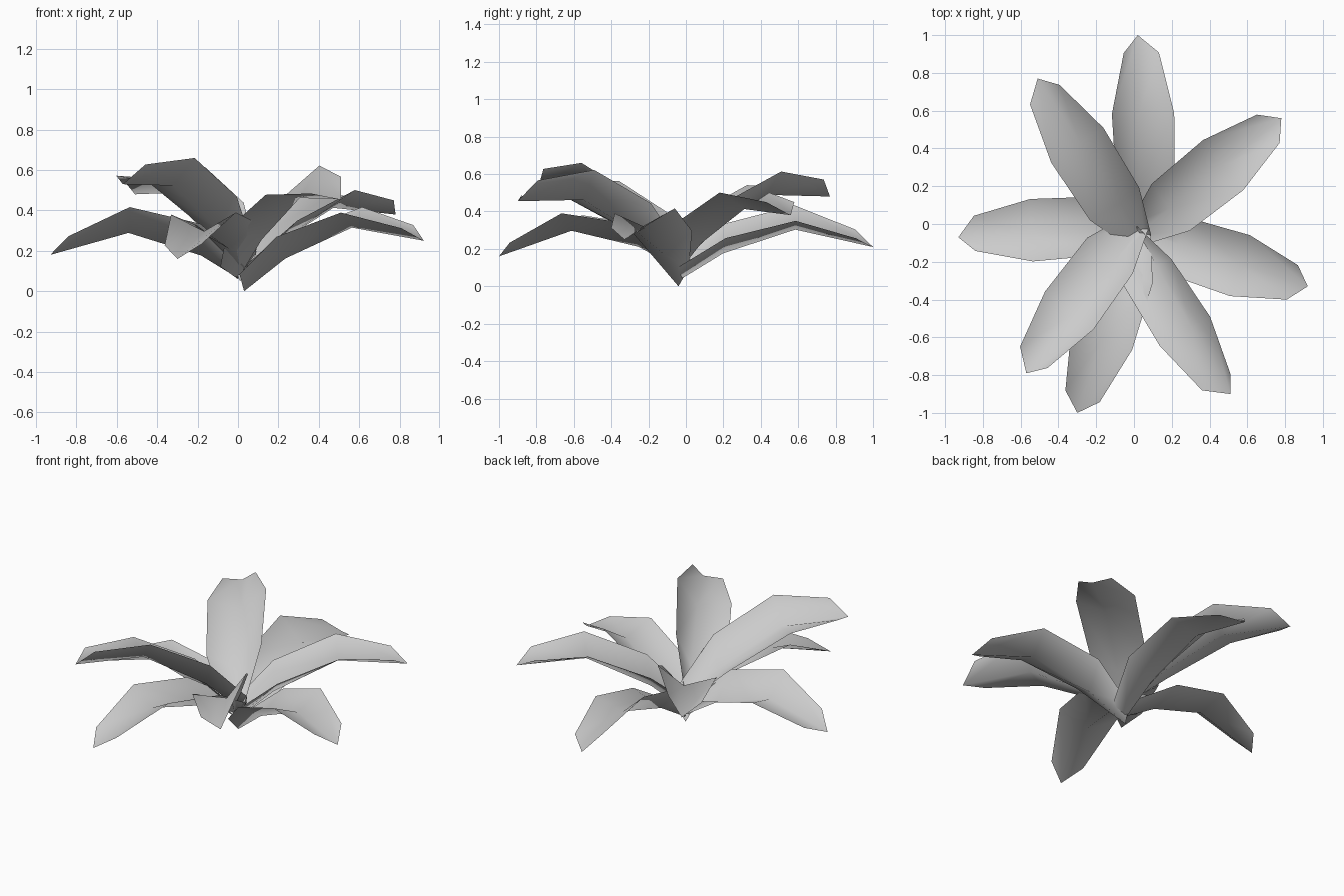
import bpy
from mathutils import Vector

if "Cube" in bpy.data.objects:
    bpy.data.objects.remove(bpy.data.objects["Cube"])

# Leaf rows: midrib fraction, edge fraction, half width, arch height, edge rise
ROWS = [
    (0.00, 0.00, 0.065, 0.000, 0.090),
    (0.23, 0.24, 0.160, 0.105, 0.120),
    (0.60, 0.60, 0.170, 0.165, 0.088),
    (1.00, 0.91, 0.096, 0.000, 0.070),
]

# Leaves: name, base point, tip point, sideways roll (positive lifts the left edge)
LEAVES = [
    ("lower_leaf_north", (0.035, -0.04, 0.03), (0.02, 1.00, 0.21), 0.25),
    ("lower_leaf_east", (0.03, -0.04, 0.00), (0.92, -0.33, 0.25), 0.08),
    ("lower_leaf_south", (0.03, -0.03, 0.09), (-0.30, -1.00, 0.16), 0.03),
    ("lower_leaf_west", (0.04, -0.03, 0.04), (-0.93, -0.07, 0.18), 0.24),
    ("upper_leaf_northeast", (0.01, -0.06, 0.05), (0.78, 0.56, 0.38), 0.00),
    ("upper_leaf_southeast", (0.00, -0.02, 0.06), (0.51, -0.90, 0.455), 0.47),
    ("upper_leaf_southwest", (0.05, 0.00, 0.10), (-0.57, -0.79, 0.53), 0.30),
    ("upper_leaf_northwest", (0.055, -0.085, 0.09), (-0.51, 0.77, 0.48), -0.22),
]


def add_leaf(name, base, tip, roll):
    # Arched leaf with a V-shaped cross-section, rolled about its midrib
    base, tip, up = Vector(base), Vector(tip), Vector((0, 0, 1))
    out = Vector((tip.x - base.x, tip.y - base.y, 0)).normalized()
    left = Vector((-out.y, out.x, 0))
    cos = 1 / (1 + roll * roll) ** 0.5
    verts, faces = [], []
    for fm, fe, hw, arch, rise in ROWS:
        mid = base.lerp(tip, fm) + up * arch
        edge = base.lerp(tip, fe)
        edge.z = mid.z + rise
        edge -= left * roll * rise
        side = (left + up * roll) * hw * cos
        verts += [edge + side, mid, edge - side]
    for r in range(len(ROWS) - 1):
        for c in range(2):
            i = r * 3 + c
            faces.append((i, i + 1, i + 4, i + 3))
    mesh = bpy.data.meshes.new(name)
    mesh.from_pydata(verts, [], faces)
    mesh.update()
    for p in mesh.polygons:
        p.use_smooth = True
    bpy.context.collection.objects.link(bpy.data.objects.new(name, mesh))


for leaf in LEAVES:
    add_leaf(*leaf)
